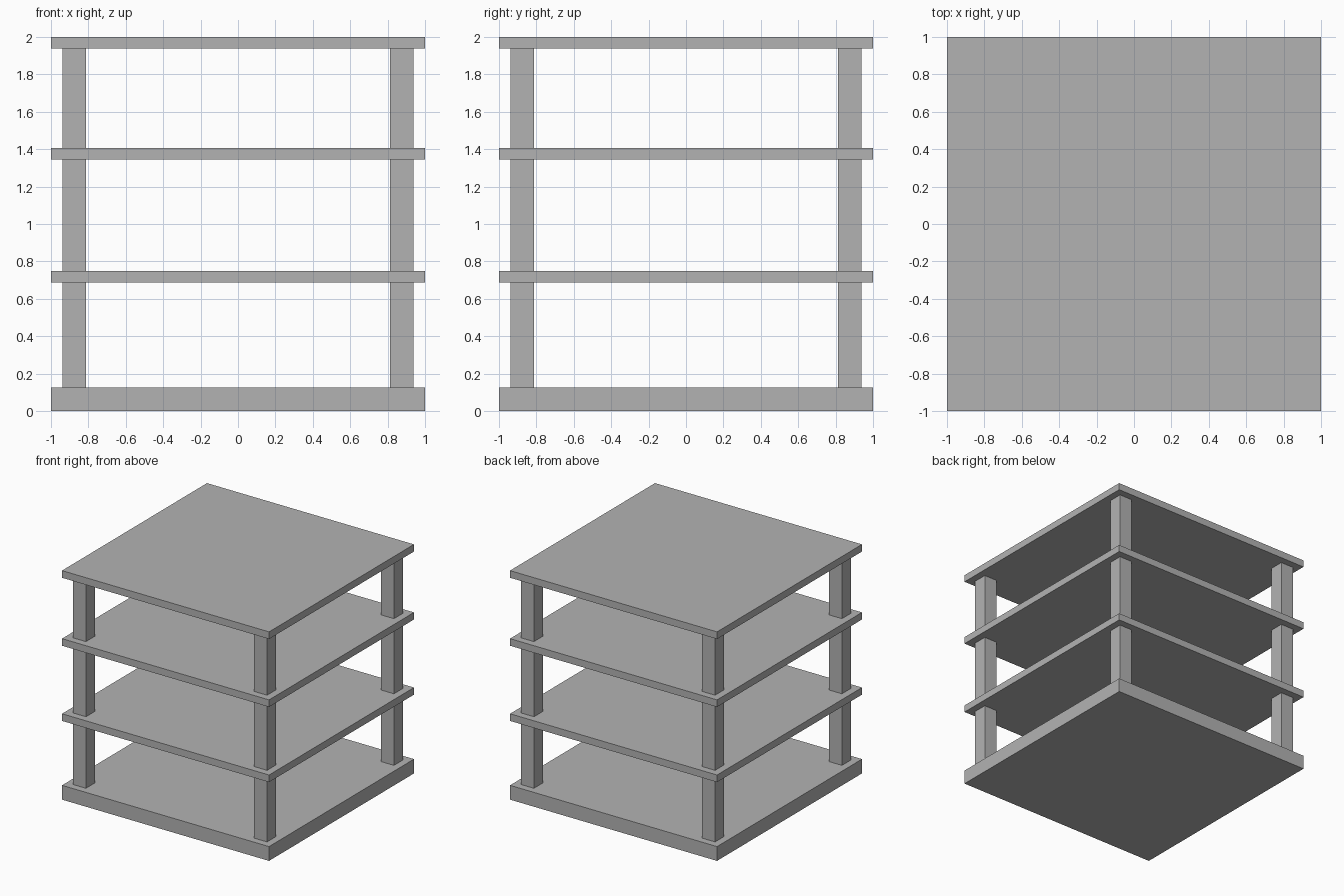
import bpy

if "Cube" in bpy.data.objects:
    bpy.data.objects.remove(bpy.data.objects["Cube"])

# One plain grey for the whole structure
grey = bpy.data.materials.new("concrete_grey")
grey.diffuse_color = (0.45, 0.45, 0.45, 1)
grey.use_nodes = True
grey.node_tree.nodes["Principled BSDF"].inputs["Base Color"].default_value = grey.diffuse_color


def box(name, x, y, z0, z1, width):
    """Square upright box centred on x, y, from z0 to z1."""
    bpy.ops.mesh.primitive_cube_add(size=1, location=(x, y, (z0 + z1) / 2))
    ob = bpy.context.object
    ob.name = name
    ob.scale = (width, width, z1 - z0)
    bpy.ops.object.transform_apply(location=False, rotation=False, scale=True)
    ob.data.materials.append(grey)
    return ob


# Thick base, two floors and the roof: bottom and top heights
slabs = [("base_slab", 0, 0.125), ("lower_floor", 0.6875, 0.75),
         ("upper_floor", 1.344, 1.406), ("roof_slab", 1.9375, 2)]
for name, z0, z1 in slabs:
    box(name, 0, 0, z0, z1, 2)

# Four corner columns between each pair of slabs
for level, (below, above) in enumerate(zip(slabs, slabs[1:]), 1):
    for side, x in (("left", -0.875), ("right", 0.875)):
        for end, y in (("front", -0.875), ("back", 0.875)):
            box(f"column_{level}_{end}_{side}", x, y, below[2], above[1], 0.125)
